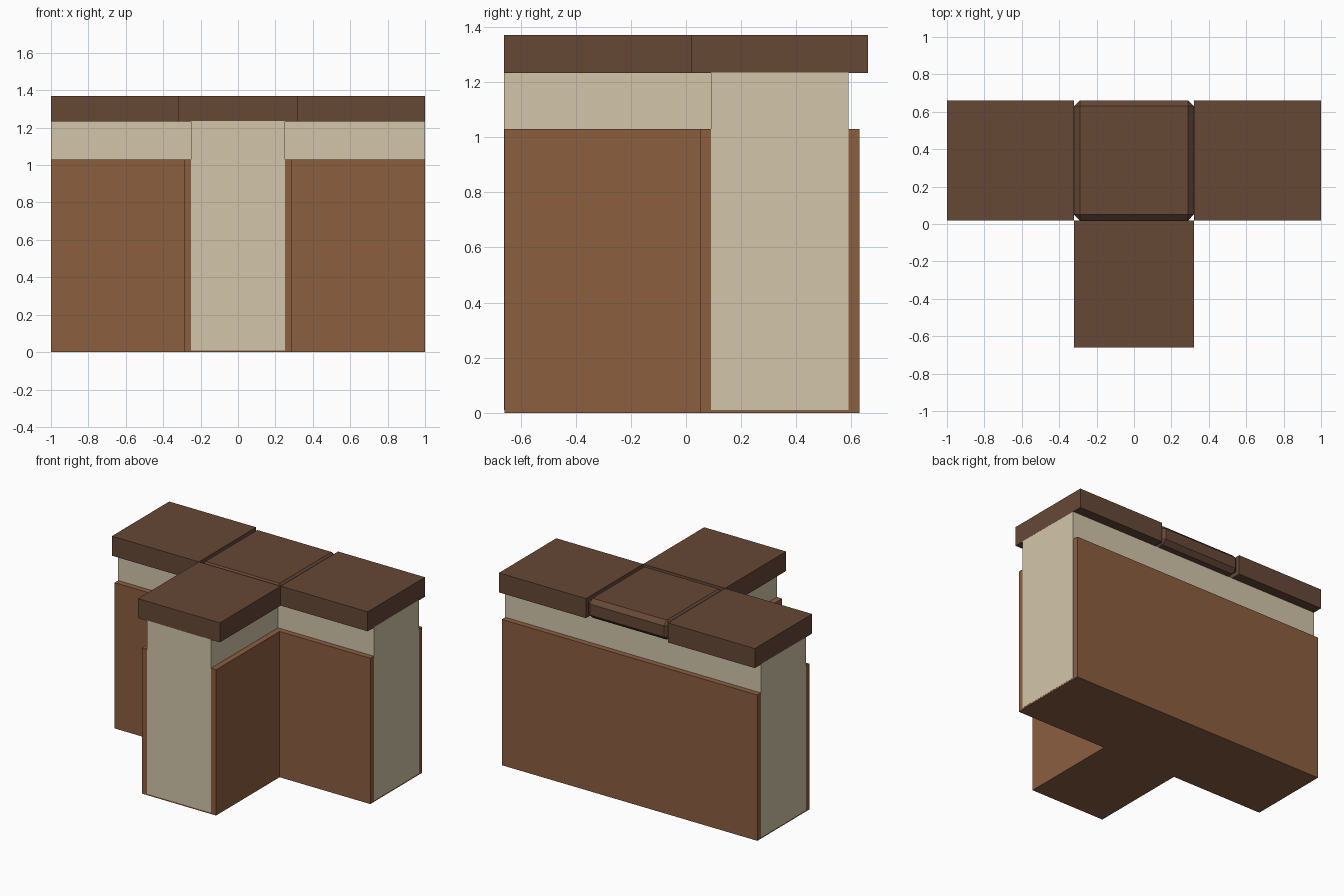
import bpy, bmesh

if "Cube" in bpy.data.objects:
    bpy.data.objects.remove(bpy.data.objects["Cube"])


def material(name, rgb):
    m = bpy.data.materials.new(name)
    m.diffuse_color = (*rgb, 1)
    m.use_nodes = True
    m.node_tree.nodes["Principled BSDF"].inputs["Base Color"].default_value = m.diffuse_color
    return m


BRICK = material("brown_base", (0.258, 0.112, 0.051))
CREAM = material("cream_plaster", (0.651, 0.565, 0.402))
DARK = material("dark_cap", (0.133, 0.065, 0.037))
CY = 0.34  # centre line of the cross wall


def finish(name, bm, mat):
    bmesh.ops.recalc_face_normals(bm, faces=bm.faces)
    me = bpy.data.meshes.new(name)
    bm.to_mesh(me)
    bm.free()
    me.materials.append(mat)
    ob = bpy.data.objects.new(name, me)
    bpy.context.collection.objects.link(ob)
    return ob


def tee(name, half, end, z0, z1, mat):
    """T-shaped plan, extruded upwards; half = half thickness of the wall."""
    front = -0.66 + (1 - end)
    right = [(half, front), (half, CY - half), (end, CY - half), (end, CY + half)]
    plan = right + [(-x, y) for x, y in reversed(right)]
    bm = bmesh.new()
    face = bm.faces.new([bm.verts.new((x, y, z0)) for x, y in plan])
    ext = bmesh.ops.extrude_face_region(bm, geom=[face])
    top = [g for g in ext["geom"] if isinstance(g, bmesh.types.BMVert)]
    bmesh.ops.translate(bm, verts=top, vec=(0, 0, z1 - z0))
    return finish(name, bm, mat)


def block(name, lo, hi, mat):
    bm = bmesh.new()
    bmesh.ops.create_cube(bm, size=1)
    for v in bm.verts:
        v.co = [(a + b) / 2 + c * (b - a) for a, b, c in zip(lo, hi, v.co)]
    return finish(name, bm, mat)


# Thick lower wall, with the thinner plaster wall running through it
tee("lower_wall", 0.29, 0.999, 0, 1.03, BRICK)
tee("plaster_wall", 0.25, 1.0, 0.01, 1.235, CREAM)

# Coping blocks on the three arms
Z0, Z1 = 1.232, 1.37
block("left_cap", (-1, 0.02, Z0), (-0.32, 0.66, Z1), DARK)
block("right_cap", (0.32, 0.02, Z0), (1, 0.66, Z1), DARK)
block("front_cap", (-0.32, -0.66, Z0), (0.32, 0.02, Z1), DARK)

# Chamfered block at the junction
centre = block("centre_cap", (-0.32, 0.02, Z0), (0.32, 0.66, Z1), DARK)
bev = centre.modifiers.new("chamfer", "BEVEL")
bev.width = 0.03
bev.segments = 1
